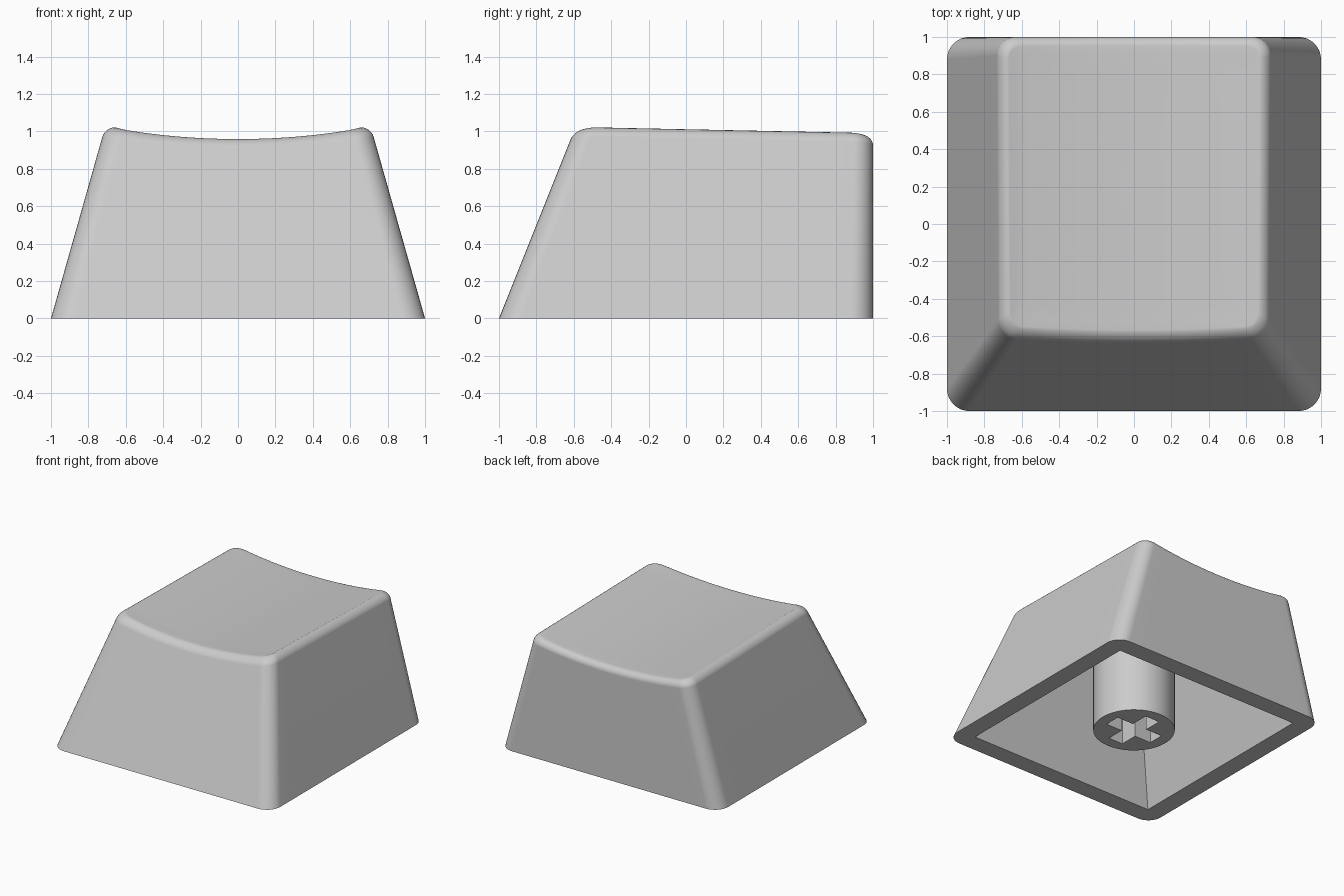
import bpy, bmesh, math
from mathutils import Vector

default = bpy.data.objects.get("Cube")
if default:
    bpy.data.objects.remove(default, do_unlink=True)

grey = bpy.data.materials.new("light grey plastic")
grey.use_nodes = True
COLOUR = (0.6, 0.6, 0.6, 1)
grey.diffuse_color = COLOUR
grey.node_tree.nodes["Principled BSDF"].inputs["Base Color"].default_value = COLOUR

SIDE, ARC = 14, 8        # steps along each straight side and each corner
FILLET = 0.05


def outline(x0, x1, y0, y1, radius):
    """Rounded rectangle, always with the same number of points."""
    points = []
    corners = [(x1 - radius, y1 - radius), (x0 + radius, y1 - radius),
               (x0 + radius, y0 + radius), (x1 - radius, y0 + radius)]
    for c, (cx, cy) in enumerate(corners):
        for k in range(ARC + 1):
            a = math.pi / 2 * (c + k / ARC)
            points.append(Vector((cx + radius * math.cos(a), cy + radius * math.sin(a))))
        a = math.pi / 2 * (c + 1)
        nx, ny = corners[(c + 1) % 4]
        offset = Vector((radius * math.cos(a), radius * math.sin(a)))
        for k in range(1, SIDE):
            points.append(Vector((cx, cy)).lerp(Vector((nx, ny)), k / SIDE) + offset)
    return points


def outer(z, inset=0):
    """Tapered outside wall: upright back, sloping sides and front."""
    half = 1 - 0.283 * z - inset
    return outline(-half, half, -1 + 0.4 * z + inset, 1 - inset, 0.12 - 0.02 * z - inset * 0.6)


def dish(p):
    """Height of the scooped, slightly tilted top."""
    return 0.957 + 0.125 * p.x ** 2 - 0.02 * (p.y + 0.5)


def new_object(name, bm):
    bmesh.ops.recalc_face_normals(bm, faces=bm.faces)
    mesh = bpy.data.meshes.new(name)
    bm.to_mesh(mesh)
    bm.free()
    mesh.materials.append(grey)
    ob = bpy.data.objects.new(name, mesh)
    bpy.context.collection.objects.link(ob)
    return ob


def smooth(ob):
    bpy.ops.object.select_all(action="DESELECT")
    ob.select_set(True)
    bpy.context.view_layer.objects.active = ob
    bpy.ops.object.shade_smooth_by_angle(angle=math.radians(35))
    weighted = ob.modifiers.new("weighted normals", "WEIGHTED_NORMAL")
    weighted.keep_sharp = True


# Shell: rings from the roof of the hollow, down, round the rim, up and over the top
rings = []
for half, front, back, z in ((0.57, -0.61, 0.82, 0.86), (0.85, -0.85, 0.85, 0)):
    rings.append([(p.x, p.y, z) for p in outline(-half, half, front, back, 0)])

rim_heights = [dish(p) for p in outer(1)]
count = len(rim_heights)


def wall_ring(heights, inset=0):
    ring = []
    for i, z in enumerate(heights):
        p = outer(z, inset)[i]
        ring.append((p.x, p.y, z))
    return ring


for t in (0, 0.5, 1):
    rings.append(wall_ring([t * (h - FILLET) for h in rim_heights]))
for k in range(1, 7):
    a = math.pi / 2 * k / 6
    inset = FILLET * (1 - math.cos(a))
    rings.append(wall_ring([h - FILLET * (1 - math.sin(a)) for h in rim_heights], inset))

# Dished top: shrinking rings toward the middle
centre = Vector((0, 0.2))
edge = [Vector(p[:2]) for p in rings[-1]]
for s in (0.95, 0.85, 0.7, 0.55, 0.4, 0.25, 0.1):
    ring = []
    for p in edge:
        q = centre.lerp(p, s)
        ring.append((q.x, q.y, dish(q)))
    rings.append(ring)

bm = bmesh.new()
loops = [[bm.verts.new(p) for p in ring] for ring in rings]
for low, high in zip(loops, loops[1:]):
    for i in range(count):
        j = (i + 1) % count
        bm.faces.new((low[i], low[j], high[j], high[i]))
bm.faces.new(loops[0])
bm.faces.new(loops[-1])
bmesh.ops.remove_doubles(bm, verts=bm.verts, dist=0.0005)
bmesh.ops.dissolve_degenerate(bm, edges=bm.edges, dist=0.0005)
smooth(new_object("key_shell", bm))

# Stem: a round post under the roof
bm = bmesh.new()
bmesh.ops.create_cone(bm, cap_ends=True, segments=64, radius1=0.307, radius2=0.307, depth=0.9)
bmesh.ops.translate(bm, verts=bm.verts, vec=(0, 0, 0.45))
stem = new_object("stem", bm)

# Cross-shaped socket cut up into the stem
ARM, WIDTH, DEPTH = 0.215, 0.065, 0.42
profile = []
for q in range(4):
    for x, y in ((ARM, -WIDTH), (ARM, WIDTH), (WIDTH, WIDTH)):
        p = Vector((x, y))
        for _ in range(q):
            p = Vector((-p.y, p.x))
        profile.append((p.x, p.y, -0.1))
bm = bmesh.new()
base = bm.faces.new([bm.verts.new(p) for p in profile])
top = bmesh.ops.extrude_face_region(bm, geom=[base])
bmesh.ops.translate(bm, vec=(0, 0, DEPTH + 0.1),
                    verts=[v for v in top["geom"] if isinstance(v, bmesh.types.BMVert)])
cutter = new_object("socket_cutter", bm)
cutter.hide_render = True

cut = stem.modifiers.new("socket", "BOOLEAN")
cut.operation = "DIFFERENCE"
cut.solver = "EXACT"
cut.object = cutter
bpy.context.view_layer.objects.active = stem
bpy.ops.object.modifier_apply(modifier=cut.name)
bpy.data.objects.remove(cutter, do_unlink=True)
smooth(stem)
